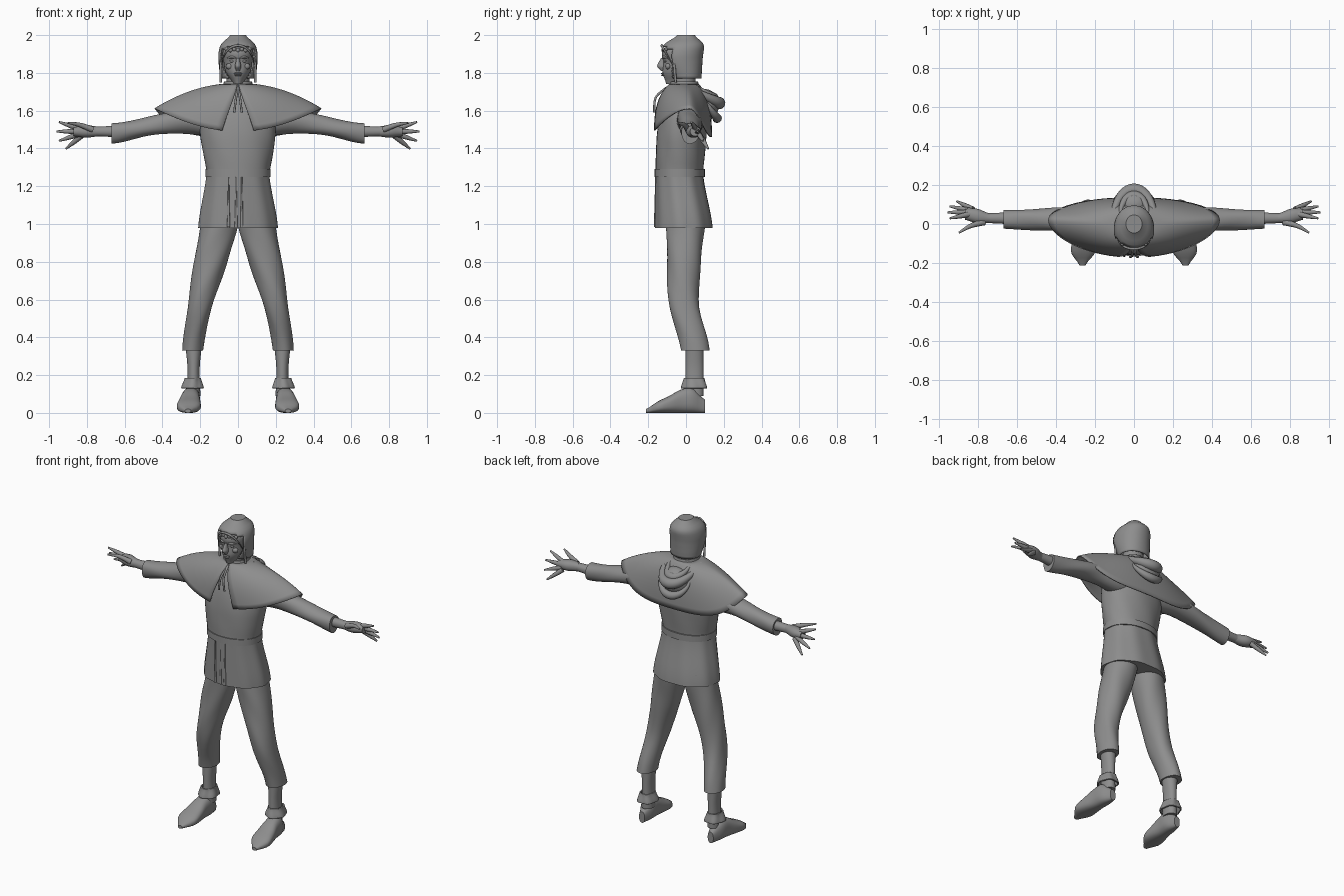
import bpy, bmesh, math
from mathutils import Vector

old = bpy.data.objects.get("Cube")
if old:
    bpy.data.objects.remove(old, do_unlink=True)

shade = 0.27
grey = bpy.data.materials.new("plain grey")
grey.diffuse_color = (shade, shade, shade, 1)
grey.use_nodes = True
grey.node_tree.nodes["Principled BSDF"].inputs["Base Color"].default_value = grey.diffuse_color
parts = []


def sample(values, t):
    """Smooth curve through evenly spaced values; a plain number stays constant."""
    if not isinstance(values, (tuple, list)):
        return values
    last = len(values) - 1
    i = min(int(t * last), last - 1)
    f = t * last - i
    a, b, c, d = (values[min(max(k, 0), last)] for k in (i - 1, i, i + 1, i + 2))
    start, end = (c - a) / 2, (d - b) / 2
    ease = f * f * (3 - 2 * f)
    return b + (c - b) * ease + start * f * (1 - f) ** 2 - end * f * f * (1 - f)


def skin(name, rings, closed=True, caps=True, thick=0, keep=None):
    """Join rings of points into a surface."""
    bm = bmesh.new()
    rows = [[bm.verts.new(p) for p in ring] for ring in rings]
    count = len(rows[0])
    for low, high in zip(rows, rows[1:]):
        for i in range(count if closed else count - 1):
            j = (i + 1) % count
            bm.faces.new((low[i], low[j], high[j], high[i]))
    if caps:
        bm.faces.new(rows[0])
        bm.faces.new(rows[-1])
    if keep:
        gone = [f for f in bm.faces if not keep(f.calc_center_median())]
        bmesh.ops.delete(bm, geom=gone, context='FACES')
    bmesh.ops.recalc_face_normals(bm, faces=bm.faces[:])
    mesh = bpy.data.meshes.new(name)
    bm.to_mesh(mesh)
    bm.free()
    mesh.materials.append(grey)
    ob = bpy.data.objects.new(name, mesh)
    bpy.context.collection.objects.link(ob)
    if thick:
        mod = ob.modifiers.new("thickness", 'SOLIDIFY')
        mod.thickness, mod.offset = thick, 0
    parts.append(ob)


def tube(name, axis, start, end, ru, rv=None, u=0, v=0, side=1, power=0.95,
         fold=0, folds=4, twist=20, sides=40, steps=16, **options):
    """Loft along an axis; u, v are centre offsets and ru, rv radii across it."""
    rings = []
    for k in range(steps + 1):
        t = k / steps
        along = start + (end - start) * t
        across, deep = sample(ru, t), sample(ru if rv is None else rv, t)
        ring = []
        for i in range(sides):
            angle = math.tau * i / sides
            c, s = math.cos(angle), math.sin(angle)
            wave = 1 + fold * math.sin(folds * angle + twist * along)
            p = sample(u, t) + across * wave * math.copysign(abs(c) ** power, c)
            q = sample(v, t) + deep * wave * math.copysign(abs(s) ** power, s)
            x, y, z = {'x': (along, p, q), 'y': (p, along, q), 'z': (p, q, along)}[axis]
            ring.append((x * side, y, max(z, 0)))
        rings.append(ring)
    skin(name, rings, **options)


def sweep(name, path, radius, side=1, sides=10, steps=16):
    """Round cord along a smooth path."""
    spots = [Vector(p) for p in path]
    points = [sample(spots, k / steps) for k in range(steps + 1)]
    up = Vector((0.3, 0.8, 0.5))
    rings = []
    for k, p in enumerate(points):
        ahead = (points[min(k + 1, steps)] - points[max(k - 1, 0)]).normalized()
        out = ahead.cross(up).normalized()
        up = out.cross(ahead)
        ring = []
        for i in range(sides):
            angle = math.tau * i / sides
            q = p + (out * math.cos(angle) + up * math.sin(angle)) * sample(radius, k / steps)
            ring.append((q.x * side, q.y, q.z))
        rings.append(ring)
    skin(name, rings)


def drape(name, width, front, back, top, bottom, radius):
    """Cord hanging in a half loop from side to side."""
    path = []
    for k in range(9):
        angle = math.pi * k / 8
        sag = math.sin(angle)
        path.append((width * math.cos(angle), front + (back - front) * sag, top + (bottom - top) * sag))
    sweep(name, path, (radius / 3, radius, radius / 3), sides=14, steps=32)


def ball(name, centre, radii):
    rings = []
    for k in range(11):
        tilt = math.pi * (k / 10 - 0.5) * 0.98
        ring = []
        for i in range(16):
            angle = math.tau * i / 16
            unit = (math.cos(tilt) * math.cos(angle), math.cos(tilt) * math.sin(angle), math.sin(tilt))
            ring.append([c + r * d for c, r, d in zip(centre, radii, unit)])
        rings.append(ring)
    skin(name, rings)


# Tunic, belt and neck
tube("tunic_skirt", 'z', 0.98, 1.27, ru=(.21, .165), rv=(.153, .126), v=(-.01, -.035),
     fold=.014, folds=9, twist=3, sides=64)
tube("tunic_chest", 'z', 1.26, 1.72, ru=(.165, .185, .2, .185, .08), rv=(.125, .13, .13, .11, .06),
     v=(-.035, -.01), fold=.008, folds=7, sides=48)
tube("belt", 'z', 1.25, 1.29, ru=.172, rv=.133, v=-.033, steps=2)
for x in (-.05, -.01, .02):
    sweep("skirt_pleat", [(x, -.162, 0.985), (x, -.16, 1.25)], radius=(.008, .003))
tube("neck", 'z', 1.66, 1.79, ru=.06, v=-.01)

# Shoulder cape with an open front
cape = []
for j in range(13):
    drop = j / 12
    gap = .04 + .15 * drop ** 1.5
    row = []
    for i in range(65):
        angle = gap + (math.tau - 2 * gap) * i / 64
        s, c = math.sin(angle), math.cos(angle)
        depth = abs(c) ** 1.1
        hem = Vector((.44 * s, .02 * s * s, 1.61))
        if c > 0:
            hem += Vector((0, -.17 * depth, -.12 * depth ** 2))
        else:
            hem += Vector((0, .135 * depth, -.15 * (1 - s ** 4)))
        spread = .58 + .42 * c * c
        neck = Vector((.07 * s, -.01 - .075 * c, 1.74))
        shoulder = Vector((hem.x * spread, hem.y * spread, 1.725 - .055 * c * c))
        row.append(neck.lerp(shoulder, drop).lerp(shoulder.lerp(hem, drop), drop))
    cape.append(row)
skin("shoulder_cape", cape, closed=False, caps=False, thick=.006)
tube("cape_collar", 'z', 1.715, 1.755, ru=(.08, .07), v=-.01, caps=False, thick=.008)

# Hood lying folded on the back
ball("hood_pouch", centre=(0, .1, 1.63), radii=(.095, .075, .085))
drape("hood_outer_fold", width=.11, front=0, back=.175, top=1.73, bottom=1.64, radius=.033)
drape("hood_inner_fold", width=.07, front=.05, back=.145, top=1.73, bottom=1.67, radius=.026)
drape("hood_lower_fold", width=.1, front=.1, back=.165, top=1.65, bottom=1.56, radius=.025)

# Head and face
tube("head", 'z', 1.742, 1.975, ru=(.025, .064, .076, .08, .05), rv=(.045, .094, .1, .105, .06),
     v=(-.06, -.03, -.02, -.02, -.01))
tube("nose", 'z', 1.81, 1.88, ru=(.01, .017, .012, .008), rv=(.01, .03, .022, .01), v=-.123, sides=14)
ball("upper_lip", centre=(0, -.121, 1.797), radii=(.023, .011, .005))
ball("lower_lip", centre=(0, -.121, 1.788), radii=(.02, .011, .005))
for k in range(-3, 4):
    x = k * .02
    ball("fringe_curl", centre=(x, 5 * x * x - .123, 1.92 + .006 * (k % 2)), radii=(.011, .008, .011))

# Close cap cut open around the face
tube("cap", 'z', 1.77, 1.997, ru=(.09, .096, .1, .1, .086, .04), rv=(.078, .092, .107, .112, .1, .045),
     v=(0, -.025, 0), sides=56, thick=.006,
     keep=lambda c: c.z > 1.775 and not (c.y < -.07 and c.z < 1.945 - 3 * c.x ** 2))
drape("cap_edge", width=.085, front=-.07, back=-.128, top=1.84, bottom=1.945, radius=.007)

for side, tag in ((1, "left_"), (-1, "right_")):
    # Face details, cap flaps and cape ties
    ball(tag + "eye", centre=(.031 * side, -.108, 1.862), radii=(.014, .009, .007))
    ball(tag + "cheek", centre=(.04 * side, -.094, 1.835), radii=(.025, .016, .018))
    sweep(tag + "brow", [(.012, -.124, 1.878), (.032, -.118, 1.884), (.056, -.098, 1.878)],
          radius=(.003, .007, .003), side=side)
    sweep(tag + "cap_flap", [(.09, -.065, 1.88), (.092, -.055, 1.75)], radius=.007, side=side)
    sweep(tag + "cape_tie", [(0, -.1, 1.725), (.01, -.16, 1.67), (.02, -.168, 1.59)],
          radius=.006, side=side)

    # Arms
    tube(tag + "sleeve", 'x', 0.13, 0.67, side=side, ru=(.07, .06, .048), rv=(.1, .062, .05, .054),
         u=.023, v=(1.56, 1.53, 1.48), fold=.035, folds=3)
    tube(tag + "forearm", 'x', 0.6, 0.76, side=side, ru=(.032, .025), u=.03, v=1.49)
    tube(tag + "palm", 'x', 0.74, 0.87, side=side, ru=(.024, .038, .028), rv=(.026, .033, .025),
         u=(.03, .05), v=1.49)

    # Fingers fanned out from the palm
    palm = Vector((.8, .06, 1.49))
    for k, finger in enumerate(("index", "middle", "ring", "little")):
        angle = .4 * (k - 1)
        ray = Vector((math.cos(angle), math.sin(angle) / 2, -.8 * math.sin(angle)))
        sweep(tag + finger + "_finger", [palm + ray * reach for reach in (.04, .1, .16)],
              radius=(.015, .012, .005), side=side)
    sweep(tag + "thumb", [(.77, .01, 1.5), (.84, -.01, 1.525), (.9, -.045, 1.535)],
          radius=(.017, .012, .005), side=side)

    # Legs and shoes
    tube(tag + "trouser_leg", 'z', 1.05, 0.33, side=side, u=(.09, .142, .2, .24), v=(0, -.01, -.01, .05),
         ru=(.1, .09, .065, .055), rv=(.105, .09, .08, .075), fold=.02)
    tube(tag + "shin", 'z', 0.38, 0.09, side=side, u=.235, v=.045, ru=(.045, .032, .036), rv=.048)
    tube(tag + "shoe_cuff", 'z', 0.13, 0.185, side=side, u=.24, v=.045, ru=(.055, .038), rv=(.065, .05),
         fold=.06, folds=5, caps=False, thick=.008)
    rise = (.035, .065, .062, .045, .03, .01)
    tube(tag + "shoe", 'y', 0.1, -0.213, side=side, u=(.245, .265), v=rise, rv=rise,
         ru=(.02, .045, .05, .06, .06, .015), power=.8)

# Smooth shading with sharp hems
bpy.ops.object.select_all(action='DESELECT')
for ob in parts:
    ob.select_set(True)
bpy.context.view_layer.objects.active = parts[0]
bpy.ops.object.shade_smooth_by_angle(angle=math.radians(40))
